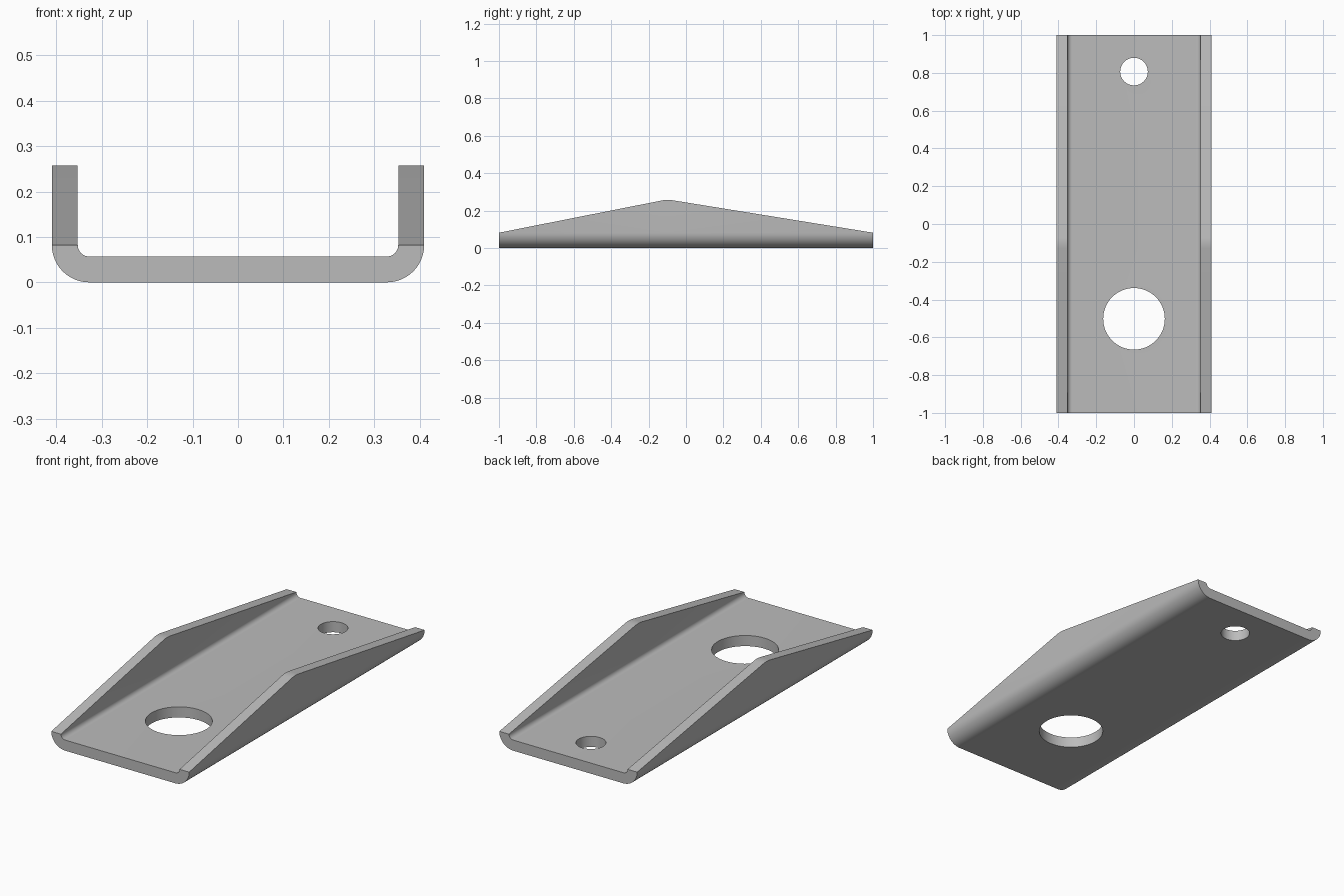
import bpy, bmesh, math

cube = bpy.data.objects.get("Cube")
if cube:
    bpy.data.objects.remove(cube, do_unlink=True)

HALF_W, THICK, R_OUT = 0.41, 0.057, 0.082
R_IN = R_OUT - THICK
PEAK_Y, PEAK_Z, BLEND = -0.10, 0.26, 0.03
ARC_STEPS = 12

steel = bpy.data.materials.new("steel grey")
steel.use_nodes = True
grey = (0.5, 0.5, 0.5, 1)
steel.diffuse_color = grey
steel.node_tree.nodes["Principled BSDF"].inputs["Base Color"].default_value = grey


def corner(radius):
    """Rounded bend on the -x side, from the wall down to the floor."""
    angles = [math.pi + math.pi / 2 * i / ARC_STEPS for i in range(ARC_STEPS + 1)]
    return [(R_OUT - HALF_W + radius * math.cos(a), R_OUT + radius * math.sin(a))
            for a in angles]


def section(top):
    """Closed channel outline whose side walls reach the given height."""
    outer = [(-HALF_W, top)] + corner(R_OUT)
    inner = [(THICK - HALF_W, top)] + corner(R_IN)
    outer += [(-x, z) for x, z in reversed(outer)]
    inner += [(-x, z) for x, z in reversed(inner)]
    return outer + inner[::-1]


def wall_height(y):
    end = -1 if y < PEAK_Y else 1
    t = (y - PEAK_Y) / (end - PEAK_Y)
    return PEAK_Z + (R_OUT - PEAK_Z) * t


# Stations along the length, with a small rounded crest
stations = [(-1, R_OUT)]
y0, y1 = PEAK_Y - BLEND, PEAK_Y + BLEND
for i in range(9):
    t = i / 8
    z = ((1 - t) ** 2 * wall_height(y0) + 2 * t * (1 - t) * PEAK_Z
         + t * t * wall_height(y1))
    stations.append((y0 + (y1 - y0) * t, z))
stations.append((1, R_OUT))

# Bent channel plate
bm = bmesh.new()
rings = [[bm.verts.new((x, y, z)) for x, z in section(top)] for y, top in stations]
for a, b in zip(rings, rings[1:]):
    n = len(a)
    for i in range(n):
        j = (i + 1) % n
        bm.faces.new((a[i], a[j], b[j], b[i]))
bm.faces.new(rings[0])
bm.faces.new(rings[-1][::-1])
bmesh.ops.remove_doubles(bm, verts=bm.verts, dist=1e-5)
bmesh.ops.recalc_face_normals(bm, faces=bm.faces)
mesh = bpy.data.meshes.new("channel_bracket")
bm.to_mesh(mesh)
bm.free()
mesh.materials.append(steel)
bracket = bpy.data.objects.new("channel_bracket", mesh)
bpy.context.collection.objects.link(bracket)

# Large and small round holes through the floor
for name, y, radius in (("large_hole", -0.502, 0.163), ("small_hole", 0.807, 0.073)):
    bpy.ops.mesh.primitive_cylinder_add(vertices=64, radius=radius, depth=0.3,
                                        location=(0, y, 0))
    cutter = bpy.context.object
    cutter.name = name + "_cutter"
    cutter.hide_render = True
    cutter.data.materials.append(steel)
    cut = bracket.modifiers.new(name, 'BOOLEAN')
    cut.operation = 'DIFFERENCE'
    cut.solver = 'EXACT'
    cut.object = cutter
    bpy.context.view_layer.objects.active = bracket
    bpy.ops.object.modifier_apply(modifier=name)
    bpy.data.objects.remove(cutter, do_unlink=True)

# Smooth bends, sharp edges
bpy.ops.object.select_all(action='DESELECT')
bracket.select_set(True)
bpy.context.view_layer.objects.active = bracket
bpy.ops.object.shade_smooth_by_angle(angle=math.radians(30))
